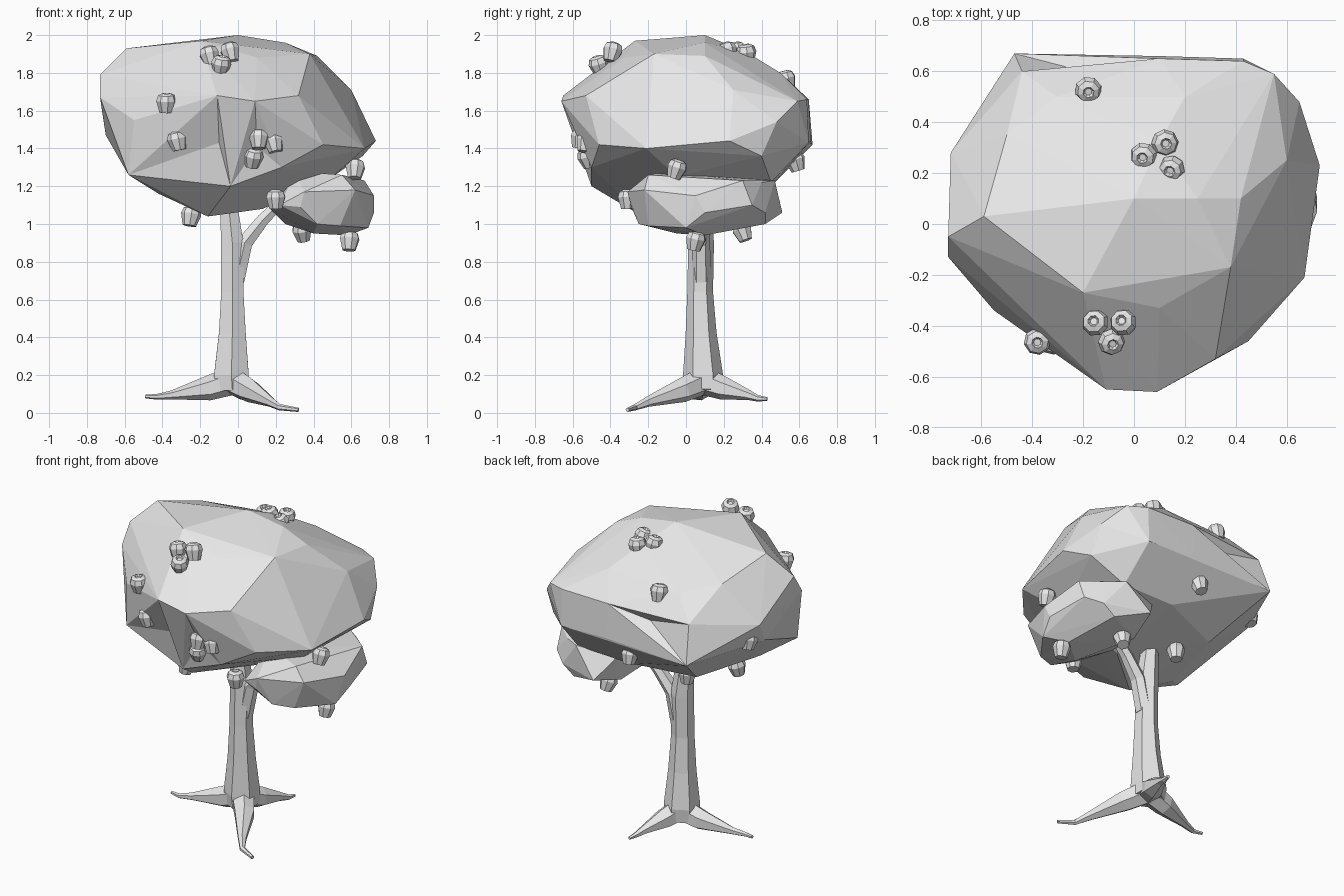
import bpy
import bmesh
import math
import random
from mathutils import Vector, Matrix

random.seed(4)
if "Cube" in bpy.data.objects:
    bpy.data.objects.remove(bpy.data.objects["Cube"], do_unlink=True)

# One plain clay material
clay = bpy.data.materials.new("plain_grey")
clay.use_nodes = True
grey = (0.8, 0.8, 0.8, 1)
clay.diffuse_color = grey
clay.node_tree.nodes["Principled BSDF"].inputs["Base Color"].default_value = grey


def finish(name, bm):
    """Turn a bmesh into a flat shaded object."""
    bmesh.ops.recalc_face_normals(bm, faces=bm.faces)
    mesh = bpy.data.meshes.new(name)
    bm.to_mesh(mesh)
    bm.free()
    mesh.materials.append(clay)
    obj = bpy.data.objects.new(name, mesh)
    bpy.context.collection.objects.link(obj)
    return obj


def faceted_clump(name, points, dents=()):
    """Low-poly foliage wrapped around corner points given in hundredths,
    with the face nearest each dent point pushed in to it."""
    bm = bmesh.new()
    for p in points:
        bm.verts.new(Vector(p) / 100)
    hull = bmesh.ops.convex_hull(bm, input=bm.verts)
    loose = {g for g in hull["geom_interior"] + hull["geom_unused"]
             if isinstance(g, bmesh.types.BMVert)}
    bmesh.ops.delete(bm, geom=list(loose), context='VERTS')
    bmesh.ops.recalc_face_normals(bm, faces=bm.faces)
    for d in dents:
        spot = Vector(d) / 100
        bm.normal_update()
        face = min(bm.faces, key=lambda f: abs((spot - f.verts[0].co).dot(f.normal))
                   + 0.2 * (spot - f.calc_center_median()).length)
        poked = bmesh.ops.poke(bm, faces=[face])
        poked["verts"][0].co = spot
    return finish(name, bm)


def loft(bm, rings):
    """Skin a list of vertex rings and cap both ends."""
    sides = len(rings[0])
    for low, high in zip(rings, rings[1:]):
        for i in range(sides):
            j = (i + 1) % sides
            bm.faces.new((low[i], low[j], high[j], high[i]))
    bm.faces.new(rings[0][::-1])
    bm.faces.new(rings[-1])


def limb(name, path, sides=6):
    """Tapered faceted limb through (x, y, z, radius) stations."""
    bm = bmesh.new()
    centres = [Vector(s[:3]) for s in path]
    rings = []
    for k, station in enumerate(path):
        ahead = centres[min(k + 1, len(path) - 1)]
        behind = centres[max(k - 1, 0)]
        axis = (ahead - behind).normalized()
        side = axis.cross(Vector((0, 1, 0) if abs(axis.z) > 0.6 else (0, 0, 1))).normalized()
        up = side.cross(axis)
        ring = []
        for i in range(sides):
            a = math.tau * (i + 0.5) / sides
            offset = side * math.cos(a) + up * math.sin(a)
            ring.append(bm.verts.new(centres[k] + offset * station[3]))
        rings.append(ring)
    loft(bm, rings)
    return finish(name, bm)


def fruit(name, place):
    """Small eight-sided fruit, narrow below, with a dimple on top."""
    bm = bmesh.new()
    profile = [(0.036, -0.05), (0.054, 0.012), (0.044, 0.041),
               (0.022, 0.052), (0.014, 0.04)]
    rings = []
    for r, z in profile:
        rings.append([bm.verts.new((r * math.cos(math.tau * i / 8),
                                    r * math.sin(math.tau * i / 8), z))
                      for i in range(8)])
    loft(bm, rings)
    tilt = Matrix.Rotation(random.uniform(-0.35, 0.35), 4, 'X')
    lean = Matrix.Rotation(random.uniform(-0.25, 0.25), 4, 'Y')
    spin = Matrix.Rotation(random.uniform(0, 1), 4, 'Z')
    bm.transform(Matrix.Translation(Vector(place) / 100) @ tilt @ lean @ spin)
    return finish(name, bm)


# Large crown: top, shoulder, middle and underside corners
crown = [
    (0, 10, 200), (-20, -27, 197), (-59, 3, 193), (25, 10, 196), (10, -33, 188),
    (38, -17, 190), (42, 10, 189), (10, 32, 191), (-50, 35, 183), (20, 50, 180),
    (-30, 50, 178), (-73, -13, 167), (-73, -5, 179), (-72, 28, 160),
    (-55, -34, 155), (-36, -46, 150), (-11, -65, 168), (9, -66, 165),
    (32, -53, 168), (45, -46, 142), (67, -21, 140), (73, 23, 144), (60, 25, 171),
    (65, 48, 154), (55, 59, 165), (43, 65, 143), (43, 64, 166), (10, 66, 144),
    (10, 65, 166), (-44, 60, 165), (-47, 67, 142),
    (23, -50, 130), (-4, -50, 120), (-58, -30, 126),
    (-42, -15, 116), (-16, -23, 104), (13, 0, 108), (50, -5, 125),
    (66, 40, 136), (10, 46, 121), (-30, 32, 117), (-70, 20, 147), (45, 45, 122)]
faceted_clump("large_crown", crown,
              dents=[(-10, -52, 143), (10, -53, 141), (-16, 59, 160)])

# Small clump on the side branch
side_clump = [
    (17, 0, 108), (22, -25, 110), (33, -29, 109), (35, -31, 117), (42, -25, 100),
    (54, -20, 99), (40, -5, 95), (58, 10, 94), (69, 0, 98), (72, 10, 106),
    (72, 5, 115), (62, -22, 118), (55, -20, 126), (67, 30, 123), (67, 35, 110),
    (58, 42, 106), (56, 40, 122), (45, 47, 123), (30, 51, 106), (50, 42, 100),
    (25, 30, 100), (20, 40, 120), (30, -10, 128)]
faceted_clump("small_crown", side_clump)

# Trunk and side branch
limb("trunk", [(-0.03, 0.09, 0.12, 0.1), (-0.035, 0.09, 0.2, 0.106),
               (-0.03, 0.08, 0.42, 0.082), (-0.03, 0.075, 0.64, 0.068),
               (-0.03, 0.08, 0.9, 0.068), (-0.06, 0.08, 1.2, 0.046)])
limb("side_branch", [(-0.01, 0.08, 0.7, 0.05), (0.035, 0.08, 0.9, 0.048),
                     (0.13, 0.09, 1.02, 0.038), (0.25, 0.1, 1.14, 0.028)])

# Three broad roots, each tapering to a small bent toe
roots = {
    "right_root": [(-0.16, 0.08, 0.13, 0.065), (-0.35, 0.04, 0.095, 0.024),
                   (-0.43, 0.02, 0.085, 0.015), (-0.49, 0.03, 0.087, 0.01)],
    "front_root": [(0.06, -0.02, 0.12, 0.065), (0.17, -0.2, 0.06, 0.028),
                   (0.22, -0.27, 0.03, 0.017), (0.32, -0.31, 0.016, 0.011)],
    "back_root": [(0.02, 0.2, 0.13, 0.062), (0.07, 0.33, 0.095, 0.027),
                  (0.09, 0.38, 0.077, 0.017), (0.1, 0.43, 0.073, 0.01)]}
for name, path in roots.items():
    limb(name, [(-0.03, 0.09, 0.17, 0.075)] + path)

# Fruit, in clusters and singly
fruit_places = [
    (-15, -39, 189), (-4, -39, 191), (-9, -46, 184),
    (11, -56, 145), (19, -53, 143), (8, -52, 135),
    (4, 27, 191), (12, 32, 190), (15, 22, 191),
    (-38, -46, 164), (-32, -46, 144), (-18, 53, 176), (-1, 58, 133),
    (-64, 28, 148), (-15, 20, 110), (-25, -16, 104), (62, -5, 129),
    (20, -31, 113), (34, 30, 96), (59, 5, 91)]
for n, place in enumerate(fruit_places):
    fruit(f"fruit_{n + 1}", place)
